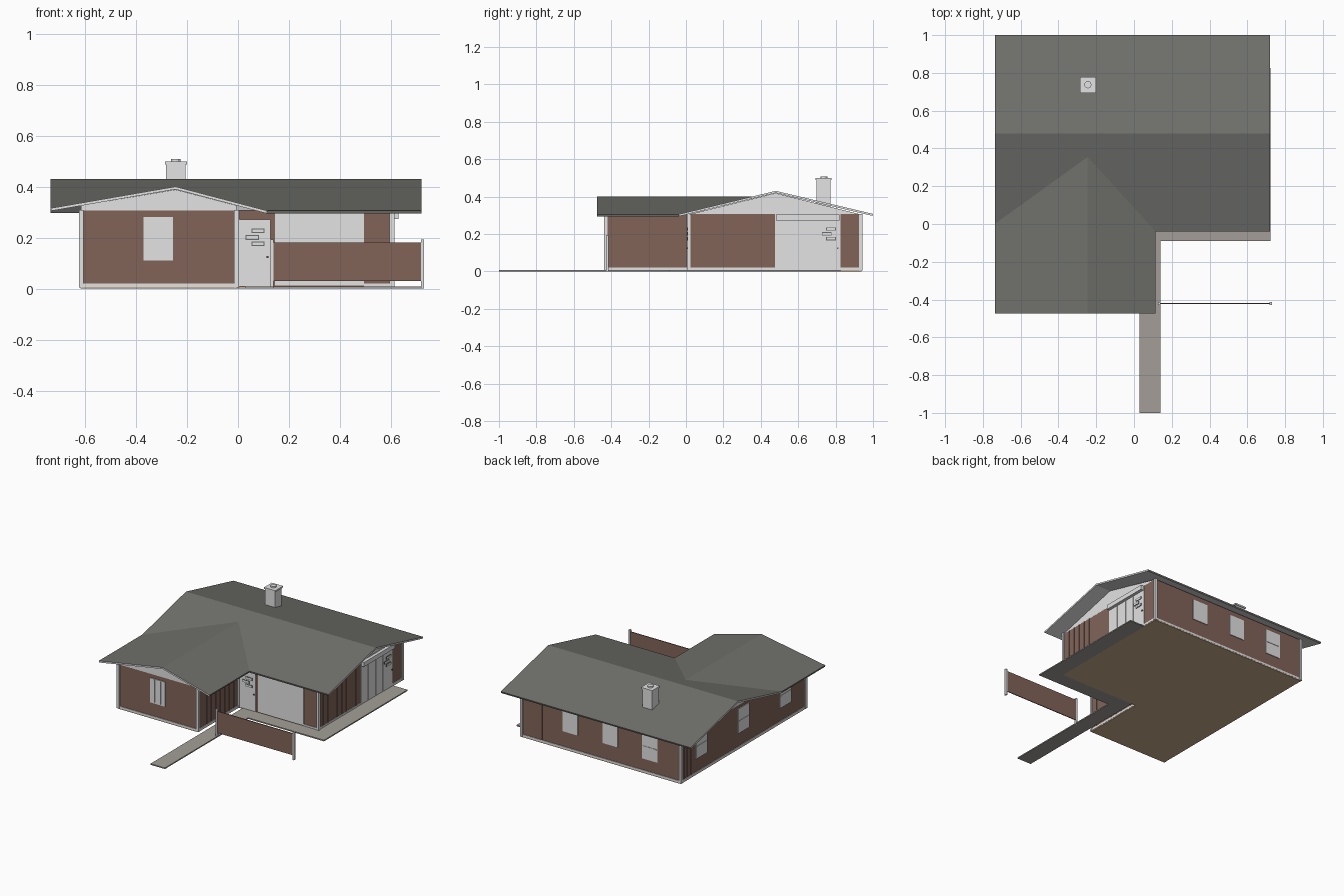
import bpy, bmesh, math

if "Cube" in bpy.data.objects:
    bpy.data.objects.remove(bpy.data.objects["Cube"])


def mat(name, r, g, b):
    lin = [((c / 255 + 0.055) / 1.055) ** 2.4 for c in (r, g, b)]
    m = bpy.data.materials.new(name)
    m.diffuse_color = (*lin, 1)
    m.use_nodes = True
    m.node_tree.nodes["Principled BSDF"].inputs["Base Color"].default_value = m.diffuse_color
    return m


WHITE = mat("off_white_trim", 227, 227, 227)
BRICK = mat("red_brown_siding", 129, 100, 89)
ROOF = mat("grey_shingle", 112, 113, 108)
PATH = mat("concrete", 164, 158, 151)
FLOOR = mat("tan_floor", 203, 174, 142)
DARK = mat("dark_grey", 105, 107, 108)


def mesh(name, verts, faces, *mats):
    me = bpy.data.meshes.new(name)
    me.from_pydata(verts, [], faces)
    for m in mats:
        me.materials.append(m)
    bm = bmesh.new()
    bm.from_mesh(me)
    if len(faces) > 4:
        bmesh.ops.recalc_face_normals(bm, faces=bm.faces)
    bm.to_mesh(me)
    bm.free()
    ob = bpy.data.objects.new(name, me)
    bpy.context.collection.objects.link(ob)
    return ob


def prism(name, prof, place, a, b, m):
    """Extrude a 2D profile between a and b; place(u, v, w) gives the 3D point."""
    n = len(prof)
    verts = [place(u, v, w) for w in (a, b) for u, v in prof]
    faces = [list(range(n)), list(range(n, 2 * n))]
    faces += [(i, (i + 1) % n, n + (i + 1) % n, n + i) for i in range(n)]
    return mesh(name, verts, faces, m)


def box(name, x0, x1, y0, y1, z0, z1, m):
    prof = [(x0, y0), (x1, y0), (x1, y1), (x0, y1)]
    return prism(name, prof, lambda u, v, w: (u, v, w), z0, z1, m)


# Wall planes: axis, coordinate, outward direction
WALLS = {"wing_front": ("y", -0.43, -1), "main_front": ("y", 0.015, -1),
         "back": ("y", 0.935, 1), "left": ("x", -0.615, -1),
         "right": ("x", 0.605, 1), "wing_right": ("x", -0.005, 1)}


def plate(name, wall, a0, a1, z0, z1, m, d=0.004):
    """Thin plate lying on a wall, standing out by d."""
    axis, p, s = WALLS[wall]
    lo, hi = sorted((p - s * 0.003, p + s * d))
    if axis == "y":
        return box(name, a0, a1, lo, hi, z0, z1, m)
    return box(name, lo, hi, a0, a1, z0, z1, m)


def window(name, wall, a0, a1, z0, z1, style):
    plate(name + "_pane", wall, a0, a1, z0, z1, WHITE, 0.005)
    t = 0.007
    if style == "upright":
        for f in (0.3, 0.7):
            c = a0 + f * (a1 - a0)
            plate(name + "_bar", wall, c - 0.002, c + 0.002, z0 + t, z1 - t, WHITE, 0.008)
    elif style == "sash":
        c = (z0 + z1) / 2
        plate(name + "_bar", wall, a0 + t, a1 - t, c - 0.003, c + 0.003, WHITE, 0.008)


def door(name, wall, a0, a1, z1, slit, knob):
    plate(name, wall, a0, a1, 0.008, z1, WHITE, 0.006)
    for i, (off, z) in enumerate([(0.022, 0.217), (0, 0.191), (0.022, 0.166)]):
        s0, s1 = slit + off, slit + off + 0.052
        plate(f"{name}_slit_frame_{i}", wall, s0, s1, z, z + 0.018, DARK, 0.009)
        plate(f"{name}_slit_pane_{i}", wall, s0 + 0.004, s1 - 0.004, z + 0.004, z + 0.014, WHITE, 0.0095)
    plate(name + "_knob", wall, knob - 0.004, knob + 0.004, 0.12, 0.128, DARK, 0.012)


def battens(wall, a0, a1, n):
    """Evenly spaced vertical siding strips."""
    for i in range(n):
        c = a0 + (a1 - a0) * (i + 1) / (n + 1)
        plate(f"batten_{wall}_{i}", wall, c - 0.003, c + 0.003, .02, .305, BRICK, 0.003)


# Roof: four planes meeting in valleys, light underside and gable edges
rv = [(-.735, 1, .307), (.72, 1, .307), (-.735, .48, .43), (.72, .48, .43),
      (.72, -.04, .305), (.115, -.04, .305), (-.245, .355, .40), (-.735, .002, .315),
      (-.245, -.475, .40), (.115, -.475, .305), (-.735, -.475, .315)]
rf = [(2, 3, 1, 0), (2, 7, 6, 5, 4, 3), (7, 10, 8, 6), (6, 8, 9, 5)]
roof = mesh("roof", rv, rf, ROOF, WHITE)
sol = roof.modifiers.new("thickness", "SOLIDIFY")
sol.thickness = 0.011
sol.offset = -1
sol.material_offset = 1
sol.material_offset_rim = 1
bpy.context.view_layer.objects.active = roof
bpy.ops.object.modifier_apply(modifier="thickness")
# Eave edges keep the shingle colour
for p in roof.data.polygons:
    n, c = p.normal, p.center
    main_eave = abs(n.y) > 0.8 and c.y > -0.2
    wing_eave = abs(n.x) > 0.8 and c.y < -0.1
    if main_eave or wing_eave:
        p.material_index = 0

# Floor slabs and walls
box("floor_main", -.617, .607, .012, .938, 0, .006, FLOOR)
box("floor_wing", -.617, -.003, -.433, .012, 0, .006, FLOOR)
box("walls_main", -.615, .605, .015, .935, .005, .306, BRICK)
box("walls_wing", -.615, -.005, -.43, .1, .005, .306, BRICK)

# Light gable ends
prism("gable_main", [(.015, .304), (.935, .304), (.48, .418)],
      lambda u, v, w: (w, u, v), -.615, .605, WHITE)
prism("gable_wing", [(-.615, .306), (-.005, .306), (-.005, .325), (-.245, .388), (-.615, .325)],
      lambda u, v, w: (u, w, v), -.43, .1, WHITE)

# Siding strips
battens("right", .02, .475, 8)
battens("wing_right", -.43, .01, 8)
battens("left", .79, .935, 3)
battens("back", .3, .6, 1)

# Base trim and corner posts
runs = [("wing_front", -.62, 0), ("back", -.62, .61), ("left", -.435, .94),
        ("right", .01, .94), ("wing_right", -.435, .01), ("main_front", .495, .61)]
for w, a, b in runs:
    plate("base_trim_" + w, w, a, b, .006, .02, WHITE)
for i, (x, y) in enumerate([(-.614, -.429), (-.006, -.429), (.604, .016), (.604, .934), (-.614, .934)]):
    box(f"corner_post_{i}", x - .009, x + .009, y - .009, y + .009, .004, .307, WHITE)
box("inner_corner_post", -.006, .006, .004, .016, .004, .307, WHITE)

# Windows
window("wing_window", "wing_front", -.37, -.255, .11, .28, "upright")
for i, (c, z0, z1, s) in enumerate([(.23, .125, .27, ""), (-.077, .125, .27, ""), (-.38, .10, .275, "sash")]):
    window(f"back_window_{i}", "back", c - .058, c + .058, z0, z1, s)
for i, c in enumerate([.71, .25, -.205]):
    window(f"left_window_{i}", "left", c - .062, c + .062, .11, .28, "sash")

# Front entry: door and large glazed panel
door("front_door", "main_front", .006, .128, .27, .03, .115)
plate("front_glazing", "main_front", .145, .495, .012, .306, WHITE)

# Right side: glazed panel, door and header box
plate("side_glazing", "right", .475, .825, .012, .307, WHITE)
for c in (.555, .64, .715):
    plate("side_mullion", "right", c - .004, c + .004, .012, .27, WHITE, .008)
door("side_door", "right", .722, .822, .27, .727, .812)
plate("side_header", "right", .48, .82, .273, .304, WHITE, .025)

# Walkway wrapping the front and right side
walk = [(.03, -1), (.14, -1), (.14, -.09), (.722, -.09), (.722, .825),
        (.607, .825), (.607, .012), (.03, .012)]
prism("walkway", walk, lambda u, v, w: (u, v, w), 0, .008, PATH)

# Privacy fence with end posts
box("fence_panel", .135, .718, -.424, -.418, .03, .18, BRICK)
for i, x in enumerate((.133, .724)):
    box(f"fence_post_{i}", x - .006, x + .006, -.429, -.414, 0, .192, WHITE)

# Chimney with cap and flue
box("chimney", -.282, -.206, .697, .773, .34, .487, WHITE)
box("chimney_cap", -.286, -.2, .693, .779, .487, .498, WHITE)
flue = [(-.244 + .019 * math.cos(i * math.pi / 6), .737 + .019 * math.sin(i * math.pi / 6)) for i in range(12)]
prism("chimney_flue", flue, lambda u, v, w: (u, v, w), .495, .508, WHITE)
